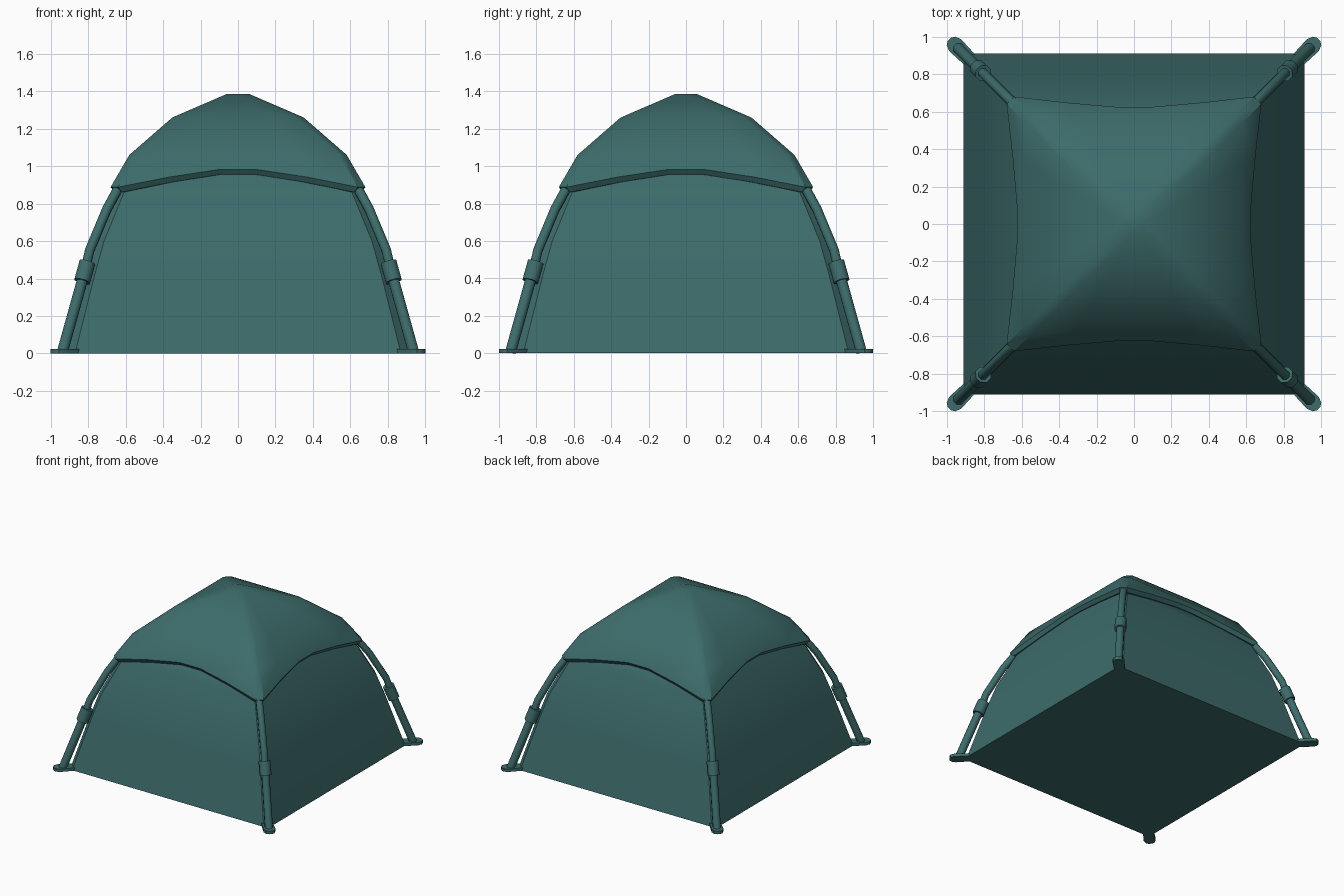
import bpy, bmesh, math
from mathutils import Vector, Matrix

if "Cube" in bpy.data.objects:
    bpy.data.objects.remove(bpy.data.objects["Cube"])

teal = bpy.data.materials.new("teal fabric")
teal.diffuse_color = (0.045, 0.148, 0.144, 1)
teal.use_nodes = True
teal.node_tree.nodes["Principled BSDF"].inputs["Base Color"].default_value = teal.diffuse_color


def finish(name, bm, angle=30):
    bmesh.ops.remove_doubles(bm, verts=bm.verts, dist=0.0005)
    bmesh.ops.recalc_face_normals(bm, faces=bm.faces)
    me = bpy.data.meshes.new(name)
    bm.to_mesh(me)
    bm.free()
    me.materials.append(teal)
    ob = bpy.data.objects.new(name, me)
    bpy.context.collection.objects.link(ob)
    bpy.ops.object.select_all(action='DESELECT')
    ob.select_set(True)
    bpy.context.view_layer.objects.active = ob
    bpy.ops.object.shade_smooth_by_angle(angle=math.radians(angle))
    return ob


def bridge(bm, rings, caps=True):
    n = len(rings[0])
    for a, b in zip(rings, rings[1:]):
        for i in range(n):
            bm.faces.new((a[i], a[(i + 1) % n], b[(i + 1) % n], b[i]))
    if caps:
        bm.faces.new(rings[0])
        bm.faces.new(rings[-1])


def square_ring(bm, cut, us, fn):
    """Chamfered square loop; fn(u) gives half width and height along each side."""
    ring = []
    for q in range(4):
        rot = Matrix.Rotation(q * math.pi / 2, 3, 'Z')
        for u in us:
            h, z = fn(u)
            ring.append(bm.verts.new(rot @ Vector((u * (h - cut), -h, z))))
    return ring


# inner tent with floor
bm = bmesh.new()
profile = [(0.91, 0), (0.805, 0.42), (0.755, 0.6), (0.64, 0.88),
           (0.55, 1.04), (0.33, 1.23), (0.06, 1.35)]
bridge(bm, [square_ring(bm, 0.04, (-1, 1), lambda u, p=p: p) for p in profile])
finish("inner_tent", bm)

# rain canopy with arched rim
bm = bmesh.new()
US = (-1, -0.6, -0.16, 0.16, 0.6, 1)
RIM = {1: 0.888, 0.6: 0.942, 0.16: 0.983}


def rim(u, inset=0, drop=0):
    z = RIM[abs(u)]
    h = 0.68 - 0.10 * (z - 0.888) / (1.06 - 0.888)
    return h - inset, z - drop


rings = [square_ring(bm, 0.04, US, lambda u: rim(u, 0.05, 0.027)),
         square_ring(bm, 0.04, US, lambda u: rim(u, 0.02, 0.027)),
         square_ring(bm, 0.04, US, rim)]
for p in ((0.58, 1.06), (0.35, 1.26), (0.06, 1.385)):
    rings.append(square_ring(bm, 0.04, US, lambda u, p=p: p))
bridge(bm, rings, caps=False)
bm.faces.new(rings[-1])
finish("rain_canopy", bm)


def tube(bm, path, r, rot, sides=8):
    """Tube along (d, z) points lying in the diagonal plane x = y = d."""
    pts = [Vector((d, d, z)) for d, z in path]
    side = Vector((1, -1, 0)).normalized()
    rings = []
    for i, p in enumerate(pts):
        t = (pts[min(i + 1, len(pts) - 1)] - pts[max(i - 1, 0)]).normalized()
        nrm = t.cross(side)
        rings.append([bm.verts.new(rot @ (p + r * (math.cos(a) * side + math.sin(a) * nrm)))
                      for a in ((k + 0.5) * 2 * math.pi / sides for k in range(sides))])
    bridge(bm, rings)


for q, corner in enumerate(("back_right", "back_left", "front_left", "front_right")):
    rot = Matrix.Rotation(q * math.pi / 2, 3, 'Z')
    # lower leg, bent upper pole and hinge collar
    for part, path, r in (
            ("lower_pole", [(0.937, 0.01), (0.82, 0.43)], 0.031),
            ("upper_pole", [(0.82, 0.43), (0.792, 0.55), (0.70, 0.77), (0.64, 0.88), (0.56, 0.98)], 0.027),
            ("hinge_collar", [(0.832, 0.385), (0.804, 0.485)], 0.046)):
        bm = bmesh.new()
        tube(bm, path, r, rot)
        finish(part + "_" + corner, bm, 50)
    # flat foot: half-octagon outer end, square inner end
    bm = bmesh.new()
    out, side = Vector((1, 1, 0)).normalized(), Vector((-1, 1, 0)).normalized()
    c = Vector((0.955, 0.955, 0))
    outline = [c + 0.045 * (math.cos(a) * out + math.sin(a) * side)
               for a in (math.radians(d) for d in (-90, -45, -15, 15, 45, 90))]
    inner = Vector((0.875, 0.875, 0))
    outline += [inner + 0.04 * side, inner - 0.04 * side]
    bridge(bm, [[bm.verts.new(rot @ (p + Vector((0, 0, z)))) for p in outline] for z in (0, 0.024)])
    finish("foot_" + corner, bm)
